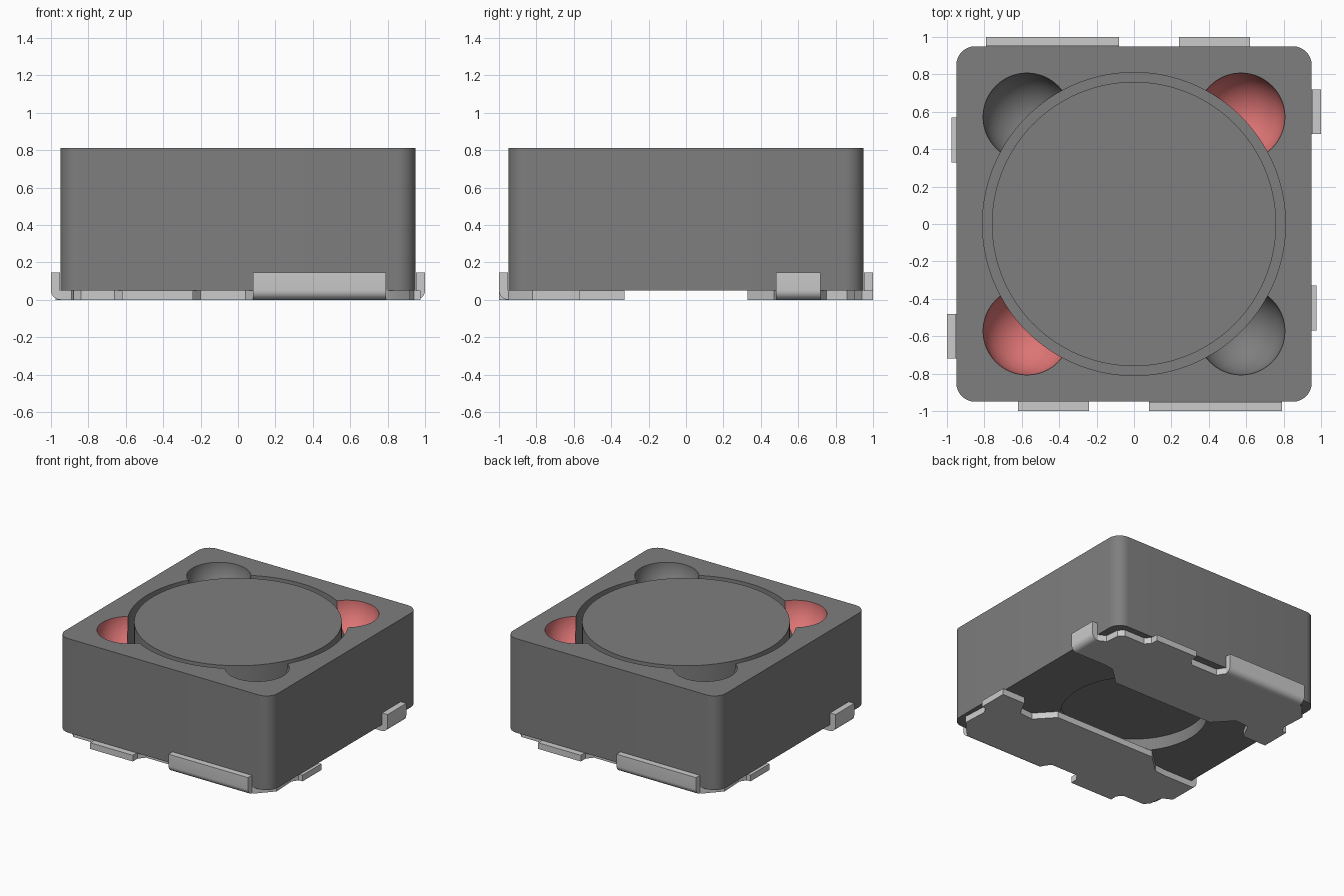
import bpy, bmesh, math
from mathutils import Matrix

if "Cube" in bpy.data.objects:
    bpy.data.objects.remove(bpy.data.objects["Cube"], do_unlink=True)


def material(name, rgb):
    m = bpy.data.materials.new(name)
    m.use_nodes = True
    m.diffuse_color = (*rgb, 1)
    m.node_tree.nodes["Principled BSDF"].inputs["Base Color"].default_value = (*rgb, 1)
    return m


FERRITE = material("ferrite grey", (0.21, 0.21, 0.21))
METAL = material("terminal silver", (0.60, 0.60, 0.60))
RED = material("marker red", (0.72, 0.175, 0.175))


def add_object(name, bm, *mats):
    bmesh.ops.recalc_face_normals(bm, faces=bm.faces)
    mesh = bpy.data.meshes.new(name)
    bm.to_mesh(mesh)
    bm.free()
    ob = bpy.data.objects.new(name, mesh)
    bpy.context.collection.objects.link(ob)
    for m in mats:
        mesh.materials.append(m)
    return ob


def activate(ob):
    bpy.ops.object.select_all(action='DESELECT')
    ob.select_set(True)
    bpy.context.view_layer.objects.active = ob


def smooth(ob):
    activate(ob)
    bpy.ops.object.shade_smooth_by_angle(angle=math.radians(30))


def extrude(bm, points, offset):
    """Solid made from a closed outline moved along offset."""
    face = bm.faces.new([bm.verts.new(p) for p in points])
    top = bmesh.ops.extrude_face_region(bm, geom=[face])["geom"]
    bmesh.ops.translate(bm, vec=offset, verts=[v for v in top if isinstance(v, bmesh.types.BMVert)])


def cylinder(name, r, z0, z1):
    bm = bmesh.new()
    bmesh.ops.create_cone(bm, cap_ends=True, segments=128, radius1=r, radius2=r, depth=z1 - z0,
                          matrix=Matrix.Translation((0, 0, (z0 + z1) / 2)))
    return add_object(name, bm, FERRITE)


def cut(ob, cutter):
    cutter.hide_render = True
    activate(ob)
    mod = ob.modifiers.new("cut", 'BOOLEAN')
    mod.operation, mod.solver, mod.object = 'DIFFERENCE', 'EXACT', cutter
    bpy.ops.object.modifier_apply(modifier=mod.name)
    bpy.data.objects.remove(cutter, do_unlink=True)


TOP, BASE, HALF = 0.81, 0.05, 0.95
POCKET_R, POCKET_C, POCKET_Z = 0.235, 0.572, TOP + 0.003

# Square housing with rounded vertical corners
R = 0.10
outline = []
for quarter, (sx, sy) in enumerate([(1, 1), (-1, 1), (-1, -1), (1, -1)]):
    for i in range(9):
        a = math.radians(90 * quarter + 90 * i / 8)
        outline.append((sx * (HALF - R) + R * math.cos(a), sy * (HALF - R) + R * math.sin(a), BASE))
bm = bmesh.new()
extrude(bm, outline, (0, 0, TOP - BASE))
housing = add_object("housing", bm, FERRITE, RED)

# Bore for the core, shallow recess underneath, four corner bowls
cut(housing, cylinder("bore_cutter", 0.81, 0.30, 1.0))
cut(housing, cylinder("recess_cutter", 0.54, -0.1, 0.15))
for sx in (-1, 1):
    for sy in (-1, 1):
        bm = bmesh.new()
        bmesh.ops.create_uvsphere(bm, u_segments=64, v_segments=32, radius=POCKET_R,
                                  matrix=Matrix.Translation((sx * POCKET_C, sy * POCKET_C, POCKET_Z)))
        cut(housing, add_object("bowl_cutter", bm, FERRITE))

# Red paint in two opposite bowls
for f in housing.data.polygons:
    x, y, z = f.center
    d = math.dist((abs(x), abs(y), z), (POCKET_C, POCKET_C, POCKET_Z))
    on_bowl = abs(d - POCKET_R) < 0.006 and z < TOP - 0.0005 and math.hypot(x, y) > 0.8101
    f.material_index = 1 if on_bowl and x * y > 0 else 0
smooth(housing)

# Round core inside the bore
smooth(cylinder("core", 0.76, 0.295, TOP))

# Terminal plate outline, back half
PLATE = [(-0.45, 0.33), (0.45, 0.33), (0.60, 0.47), (0.69, 0.48), (0.95, 0.48), (0.95, 0.72),
         (0.89, 0.75), (0.88, 0.86), (0.84, 0.90), (0.66, 0.90), (0.62, 0.94), (0.62, 1.0),
         (0.24, 1.0), (0.24, 0.94), (0.20, 0.89), (-0.04, 0.89), (-0.08, 0.95),
         (-0.79, 0.95), (-0.82, 0.93), (-0.92, 0.82), (-0.91, 0.62), (-0.94, 0.57),
         (-0.975, 0.57), (-0.975, 0.33), (-0.77, 0.33), (-0.70, 0.46), (-0.58, 0.47)]

# Upturned tab profile with a rounded outer bend: (distance outwards, height)
BEND = [(0.95 + 0.05 * math.sin(math.radians(a)), 0.05 - 0.05 * math.cos(math.radians(a)))
        for a in range(0, 91, 15)]
TAB = BEND + [(1.0, 0.145), (0.951, 0.145), (0.951, 0.05), (0.95, 0.05)]

for name, turn in (("back_terminal", 0), ("front_terminal", math.pi)):
    bm = bmesh.new()
    extrude(bm, [(x, y, 0) for x, y in PLATE], (0, 0, 0.05))
    extrude(bm, [(-0.79, r, z) for r, z in TAB], (0.71, 0, 0))
    extrude(bm, [(r, 0.48, z) for r, z in TAB], (0, 0.24, 0))
    bmesh.ops.rotate(bm, verts=bm.verts, cent=(0, 0, 0), matrix=Matrix.Rotation(turn, 3, 'Z'))
    smooth(add_object(name, bm, METAL))
